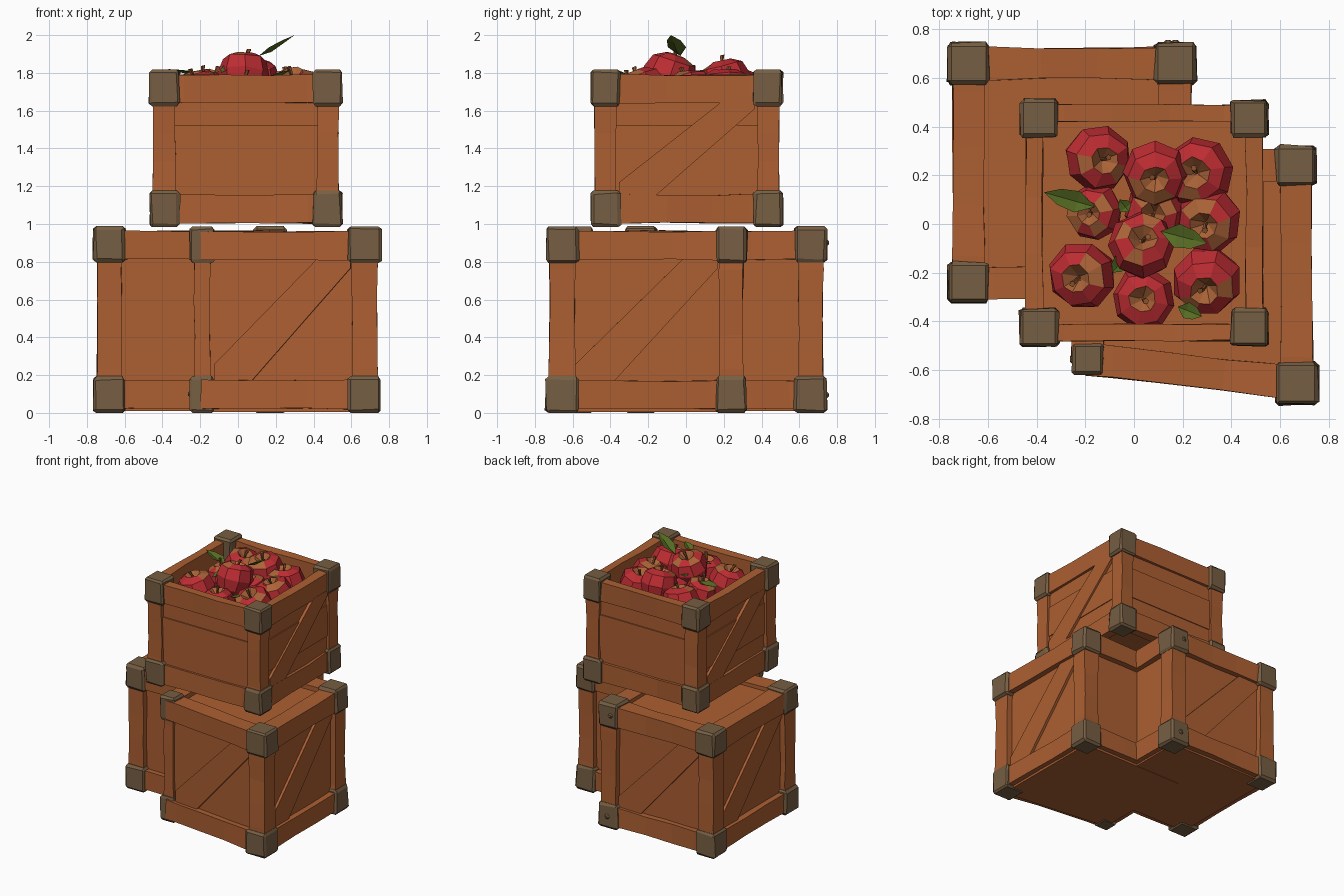
import bpy, bmesh, math, random
from mathutils import Vector, Matrix, Euler

if "Cube" in bpy.data.objects:
    bpy.data.objects.remove(bpy.data.objects["Cube"])

random.seed(7)
UP = Vector((0, 0, 1))


def material(name, rgb):
    m = bpy.data.materials.new(name)
    lin = [((c / 255 + 0.055) / 1.055) ** 2.4 for c in rgb]
    m.diffuse_color = (*lin, 1)
    m.use_nodes = True
    m.node_tree.nodes["Principled BSDF"].inputs["Base Color"].default_value = m.diffuse_color
    return m


WOOD = material("orange_wood", (172, 95, 50))
METAL = material("corner_bronze", (118, 94, 67))
RED = material("apple_red", (188, 44, 50))
GOLD = material("apple_gold", (172, 100, 56))
STEM = material("stem_brown", (138, 82, 45))
LEAF = material("leaf_green", (84, 106, 34))


def finish(bm, name, *mats):
    bmesh.ops.recalc_face_normals(bm, faces=bm.faces[:])
    me = bpy.data.meshes.new(name)
    bm.to_mesh(me)
    bm.free()
    for m in mats:
        me.materials.append(m)
    ob = bpy.data.objects.new(name, me)
    bpy.context.collection.objects.link(ob)
    return ob


def loft(name, rings, mats, rule=None):
    """Skin a list of equal point rings and cap both ends."""
    bm = bmesh.new()
    vs = [[bm.verts.new(p) for p in r] for r in rings]
    n = len(vs[0])
    for i in range(len(vs) - 1):
        for j in range(n):
            k = (j + 1) % n
            f = bm.faces.new((vs[i][j], vs[i][k], vs[i + 1][k], vs[i + 1][j]))
            if rule:
                f.material_index = rule(i)
    bm.faces.new(vs[0])
    cap = bm.faces.new(vs[-1])
    if rule:
        cap.material_index = rule(len(vs) - 2)
    return finish(bm, name, *mats)


def wobble(amount):
    return Vector([random.uniform(-amount, amount) for _ in range(3)])


def beam(name, a, b, side, w, h):
    """Slightly waisted, hand-hewn timber from a to b."""
    a, b = Vector(a), Vector(b)
    up = (b - a).normalized().cross(side)
    rings = []
    for t in (0, 0.12, 0.38, 0.65, 0.88, 1):
        s = 1 - 0.05 * math.sin(math.pi * t)
        c = a.lerp(b, t)
        rings.append([c + side * w * x * s + up * h * y * s + wobble(0.004)
                      for x, y in ((-1, -1), (1, -1), (1, 1), (-1, 1))])
    return loft(name, rings, [WOOD])


def corner_block(name, c, half):
    bm = bmesh.new()
    bmesh.ops.create_cube(bm, size=2)
    bmesh.ops.bevel(bm, geom=bm.edges[:], offset=0.17, segments=1, affect='EDGES')
    for v in bm.verts:
        v.co = Vector(c) + Vector([v.co[i] * half[i] for i in range(3)])
        if abs(v.co.z - c[2]) < half[2] * 0.95:
            v.co += wobble(0.006)
    return finish(bm, name, METAL)


def slab(name, p, d, n, uv, lo, hi):
    """Flat plate: outline uv in the wall plane (d, z), pushed from lo to hi along n."""
    rings = [[p + d * u + UP * v + n * o for u, v in uv] for o in (lo, hi)]
    return loft(name, rings, [WOOD])


def crate(name, pts, zc, sizes, hidden=None, braced=(), is_open=False):
    """pts: corner centres counter-clockwise; zc: low and high corner heights."""
    z0, z1 = zc
    pts = [Vector((x, y, 0)) for x, y in pts]
    wall = 0.035 if is_open else 0.02
    for i, p in enumerate(pts):
        if i != hidden:
            s = sizes[i]
            for z in zc:
                corner_block(name + "_corner", (p.x, p.y, z), (s, s, 0.097))
            beam(name + "_post", p + UP * (z0 + .05), p + UP * (z1 - .05),
                 Vector((1, 0, 0)), s - 0.018, s - 0.018)
        q = pts[(i + 1) % 4]
        length = (q - p).length
        d = (q - p).normalized()
        n = d.cross(UP)
        # rails along the bottom and the top of this side
        shift, w = (0.02, 0.036) if is_open else (0, 0.067)
        for z in zc:
            zz = z - 0.005 if z == z1 else z
            beam(name + "_rail", p + n * shift + UP * zz, q + n * shift + UP * zz, n, w, 0.077)
        lo, hi = z0 + 0.07, z1 - 0.07
        # side boards
        if is_open:
            step = (z1 - z0 + 0.1) / 3
            for k in range(3):
                a = z0 - 0.05 + k * step
                off = (0, 0.006, -0.003)[k]
                slab(name + "_board", p, d, n,
                     [(0, a), (length, a), (length, a + step), (0, a + step)],
                     wall - 0.03, wall + off)
        # diagonal brace
        if i in braced:
            u0, u1 = 0.07, length - 0.07
            shape = ((0, 0), (.27, 0), (1, .92), (1, 1), (.76, 1), (0, .14))
            uv = [(u0 + (u1 - u0) * u, lo + (hi - lo) * v) for u, v in shape]
            slab(name + "_brace", p, d, n, uv, wall - 0.005, wall + 0.02)
    # solid body, or floor for the open crate
    mid = sum(pts, Vector()) / 4
    grown = [p + Vector((math.copysign(wall, p.x - mid.x), math.copysign(wall, p.y - mid.y), 0))
             for p in pts]
    if is_open:
        for nm, a, b in (("_floor", z0 - 0.06, z0), ("_filling", z1 - 0.17, z1 - 0.15)):
            loft(name + nm, [[p.lerp(mid, 0.03) + UP * z for p in pts] for z in (a, b)], [WOOD])
    else:
        base = 0.006 if hidden == 3 else 0.009
        loft(name + "_body", [[p + UP * z for p in grown] for z in (base, z1 + 0.03 + base)], [WOOD])


# three crates: sides run front, right, back, left
crate("back_crate", [(-.68, -.24), (.17, -.24), (.17, .66), (-.68, .66)],
      (0.097, 0.893), (.083, .08, .085, .085), hidden=1, braced=(2, 3))
crate("front_crate", [(-.19, -.555), (.67, -.655), (.665, .24), (-.19, .24)],
      (0.097, 0.89), (.062, .088, .083, .08), hidden=3, braced=(0, 1))
crate("top_crate", [(-.39, -.425), (.475, -.425), (.475, .435), (-.39, .435)],
      (1.08, 1.72), (.079, .077, .075, .077), braced=(1, 3), is_open=True)


def tube(name, path, radii, mat, sides=5):
    rings = []
    for p, r in zip(path, radii):
        rings.append([Vector(p) + Vector((r * math.cos(2 * math.pi * k / sides),
                                          r * math.sin(2 * math.pi * k / sides), 0))
                      for k in range(sides)])
    return loft(name, rings, [mat])


# small studs on the outer corners
def stud(c, n):
    n = Vector(n)
    side = n.cross(UP)
    rings = [[Vector(c) + n * o + (side * math.cos(a * math.pi / 3) + UP * math.sin(a * math.pi / 3)) * r
              for a in range(6)] for o, r in ((0, .026), (.014, .01))]
    loft("corner_stud", rings, [METAL])


stud((.17, .742, .095), (0, 1, 0))
stud((.14, .742, .9), (0, 1, 0))
stud((-.25, -.555, .1), (-1, 0, 0))

# apples: x, y, z, radius
PROFILE = ((.06, .5), (.42, .86), (.82, .66), (1, .1), (.84, -.48), (.45, -.86), (.1, -.78))
APPLES = [(-.15, .27, 1.69, .14), (.09, .21, 1.745, .138), (.27, .21, 1.685, .15),
          (-.16, .05, 1.69, .12), (.03, -.09, 1.78, .14), (.31, .02, 1.685, .138),
          (-.21, -.21, 1.68, .142), (.30, -.23, 1.69, .145), (.04, -.31, 1.665, .13),
          (.09, .05, 1.65, .13)]
for x, y, z, r in APPLES:
    tilt = Euler((random.uniform(-.3, .3), random.uniform(-.3, .3), random.uniform(0, 6))).to_matrix()
    place = Vector((x, y, z))
    rings = []
    for pr, pz in PROFILE:
        rings.append([place + tilt @ (Vector((pr * math.cos(a * math.tau / 8),
                                              pr * math.sin(a * math.tau / 8), pz)) * r)
                      + wobble(0.005) for a in range(8)])
    ap = loft("apple", rings, [RED, GOLD],
              lambda i: 1 if i == 0 or (i == 1 and random.random() < .28) else 0)
    ap.data.polygons[-2].material_index = 1
    st = tube("apple_stem", [(0, 0, .05), (.004, .004, .11), (.016, .01, .15)],
              (.007, .008, .013), STEM)
    st.data.transform(Matrix.Translation(place) @ tilt.to_4x4())


# leaves: folded blades from base to tip
def leaf(base, tip, width):
    a, b = Vector(base), Vector(tip)
    side = (b - a).cross(UP).normalized() * width
    m1, m2 = a.lerp(b, .35), a.lerp(b, .7)
    lift = UP * width * 0.35
    bm = bmesh.new()
    A, B, M, N = [bm.verts.new(p) for p in (a, b, m1 - lift, m2 - lift * .5)]
    for s in (1, -1):
        P = bm.verts.new(m1 + side * s + lift * .4)
        Q = bm.verts.new(m2 + side * s * .75 + lift * .3)
        for f in ((A, M, P), (M, N, Q, P), (N, B, Q)):
            bm.faces.new(f)
    return finish(bm, "leaf", LEAF)


leaf((.11, -.03, 1.89), (.30, -.08, 2.0), .05)
leaf((-.16, .07, 1.79), (-.37, .13, 1.82), .045)
leaf((.18, -.34, 1.78), (.28, -.38, 1.815), .035)
leaf((-.03, -.13, 1.85), (-.09, -.20, 1.80), .035)
leaf((-.02, .05, 1.80), (-.06, .10, 1.81), .03)
